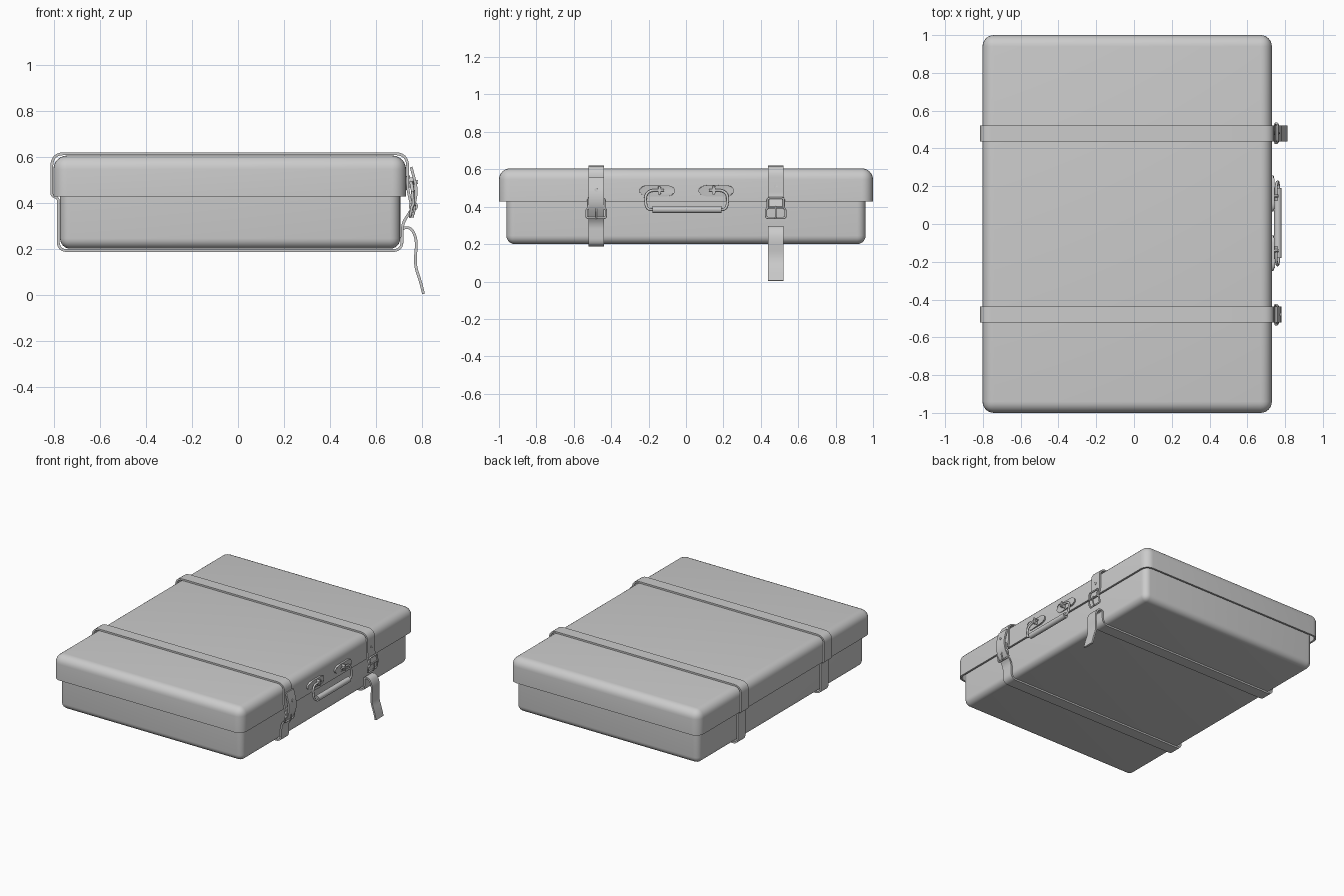
import bpy, bmesh
from math import radians, pi
from mathutils import Vector

if "Cube" in bpy.data.objects:
    bpy.data.objects.remove(bpy.data.objects["Cube"])


def finish(name, bm, angle=35):
    bmesh.ops.recalc_face_normals(bm, faces=bm.faces)
    me = bpy.data.meshes.new(name)
    bm.to_mesh(me)
    bm.free()
    ob = bpy.data.objects.new(name, me)
    bpy.context.collection.objects.link(ob)
    smooth(ob, angle)
    return ob


def smooth(ob, angle=35):
    bpy.ops.object.select_all(action='DESELECT')
    ob.select_set(True)
    bpy.context.view_layer.objects.active = ob
    bpy.ops.object.shade_smooth_by_angle(angle=radians(angle))


def shell(name, lo, hi, open_dir, radius, wall):
    """Rounded box, open on one side, with an inner wall."""
    lo, hi = Vector(lo), Vector(hi)
    bm = bmesh.new()
    bmesh.ops.create_cube(bm, size=1)
    for v in bm.verts:
        v.co = Vector([(lo[i] + hi[i]) / 2 + v.co[i] * (hi[i] - lo[i]) for i in range(3)])
    bm.normal_update()
    bmesh.ops.delete(bm, geom=[f for f in bm.faces if f.normal.z * open_dir > 0.5], context='FACES')
    edges = [e for e in bm.edges if not e.is_boundary]
    bmesh.ops.bevel(bm, geom=edges, offset=radius, segments=6, profile=0.5, affect='EDGES')
    ob = finish(name, bm)
    mod = ob.modifiers.new("wall", 'SOLIDIFY')
    mod.thickness, mod.offset = wall, -1
    bpy.ops.object.modifier_apply(modifier=mod.name)
    smooth(ob, 40)


def fillet(points, steps=6):
    """Round the corners of a path; the last number of each point is its radius."""
    pts = [(Vector(p[:-1]), p[-1]) for p in points]
    out = [pts[0][0]]
    for (a, _), (b, r), (c, _) in zip(pts, pts[1:], pts[2:]):
        if r == 0:
            out.append(b)
            continue
        p = b + (a - b).normalized() * min(r, (a - b).length * 0.48)
        q = b + (c - b).normalized() * min(r, (c - b).length * 0.48)
        for i in range(steps + 1):
            t = i / steps
            out.append(p * (1 - t) ** 2 + b * 2 * t * (1 - t) + q * t * t)
    return out + [pts[-1][0]]


def ribbon(name, y, path, width=0.085, thick=0.012):
    """Flat strap following an x-z path."""
    pts = fillet(path)
    bm = bmesh.new()
    rows = []
    for i, p in enumerate(pts):
        d = (pts[min(i + 1, len(pts) - 1)] - pts[max(i - 1, 0)]).normalized()
        n = Vector((d.y, -d.x)) * thick / 2
        rows.append([bm.verts.new((p.x + s * n.x, y + w * width / 2, p.y + s * n.y))
                     for s, w in ((1, -1), (1, 1), (-1, 1), (-1, -1))])
    for a, b in zip(rows, rows[1:]):
        for k in range(4):
            bm.faces.new((a[k], a[(k + 1) % 4], b[(k + 1) % 4], b[k]))
    bm.faces.new(rows[0])
    bm.faces.new(rows[-1])
    return finish(name, bm, 50)


def wire(name, pts, r, closed=False):
    cu = bpy.data.curves.new(name, 'CURVE')
    cu.dimensions = '3D'
    cu.bevel_depth, cu.bevel_resolution, cu.use_fill_caps = r, 3, True
    sp = cu.splines.new('POLY')
    sp.points.add(len(pts) - 1)
    for q, p in zip(sp.points, pts):
        q.co = (*p, 1)
    sp.use_cyclic_u = closed
    sp.use_smooth = True
    ob = bpy.data.objects.new(name, cu)
    bpy.context.collection.objects.link(ob)
    return ob


def disc(name, loc, ry, rz, depth, bevel=0.003, stretch=0.0):
    """Cylinder facing +x; stretch pulls its halves apart into a long oval."""
    bm = bmesh.new()
    bmesh.ops.create_cone(bm, cap_ends=True, segments=32, radius1=1, radius2=1, depth=depth)
    for v in bm.verts:
        px, py, pz = v.co
        v.co = (loc[0] + pz, loc[1] + px * ry + (stretch if px > 0 else -stretch), loc[2] + py * rz)
    rim = [e for e in bm.edges if all(v.co.x > loc[0] for v in e.verts)]
    bmesh.ops.bevel(bm, geom=rim, offset=bevel, segments=2, affect='EDGES')
    return finish(name, bm)


# Case halves
shell("lid", (-0.802, -1.0, 0.428), (0.73, 1.0, 0.605), -1, 0.06, 0.014)
shell("base", (-0.773, -0.96, 0.20), (0.705, 0.96, 0.47), 1, 0.045, 0.014)

# Straps wrapped around the case, starting at the buckle
wrap = [(0.752, 0.395, 0), (0.737, 0.46, 0.02), (0.737, 0.613, 0.055), (-0.809, 0.613, 0.055),
        (-0.809, 0.43, 0.012), (-0.781, 0.42, 0.012), (-0.781, 0.192, 0.04), (0.712, 0.192, 0.04)]
loose_end = [(0.714, 0.29, 0.012), (0.752, 0.293, 0.03), (0.777, 0.24, 0.04), (0.768, 0.13, 0.04),
             (0.792, 0.06, 0.04), (0.806, 0.004, 0)]
closed_end = [(0.714, 0.31, 0.03), (0.748, 0.36, 0.03), (0.772, 0.41, 0.03), (0.775, 0.47, 0.03),
              (0.752, 0.555, 0)]
for side, y, tail in (("right", 0.48, loose_end), ("left", -0.48, closed_end)):
    ribbon(f"strap_{side}", y, wrap + tail)
    # Buckle frame, centre bar and prong
    frame = [(0.758, 0, 0.446, 0), (0.758, -0.043, 0.446, 0.012), (0.762, -0.043, 0.392, 0.012),
             (0.756, -0.052, 0.385, 0.01), (0.748, -0.052, 0.34, 0.012), (0.748, 0.052, 0.34, 0.012),
             (0.756, 0.052, 0.385, 0.01), (0.762, 0.043, 0.392, 0.012), (0.758, 0.043, 0.446, 0.012),
             (0.758, 0.001, 0.446, 0)]
    wire(f"buckle_frame_{side}", [p + Vector((0, y, 0)) for p in fillet(frame, 4)], 0.006, True)
    wire(f"buckle_bar_{side}", [(0.76, y - 0.046, 0.395), (0.76, y + 0.046, 0.395)], 0.005)
    wire(f"buckle_prong_{side}", [(0.764, y, 0.402), (0.768, y, 0.37), (0.757, y, 0.336)], 0.005)
# Eyelets in the straps
disc("eyelet_right", (0.743, 0.48, 0.51), 0.009, 0.009, 0.006, 0.001)
disc("eyelet_left", (0.776, -0.48, 0.49), 0.009, 0.009, 0.008, 0.001)

# Carrying handle: mounting plates, posts, bails and grip
for side, s in (("right", 1), ("left", -1)):
    yc = 0.003 + s * 0.158
    disc(f"handle_plate_{side}", (0.733, yc, 0.485), 0.05, 0.03, 0.012, 0.004, 0.045)
    disc(f"handle_post_{side}", (0.747, 0.003 + s * 0.145, 0.487), 0.009, 0.022, 0.03)
    bail = [(0.752, 0.12, 0.488, 0), (0.752, 0.195, 0.488, 0.03), (0.758, 0.222, 0.46, 0.03),
            (0.765, 0.215, 0.385, 0.04), (0.765, 0.17, 0.385, 0)]
    wire(f"handle_bail_{side}", [Vector((p.x, 0.003 + s * p.y, p.z)) for p in fillet(bail)], 0.0075)
grip = wire("handle_grip", [(0.762, -0.18, 0.385), (0.762, 0.19, 0.385)], 0.02)
grip.data.bevel_resolution = 6
